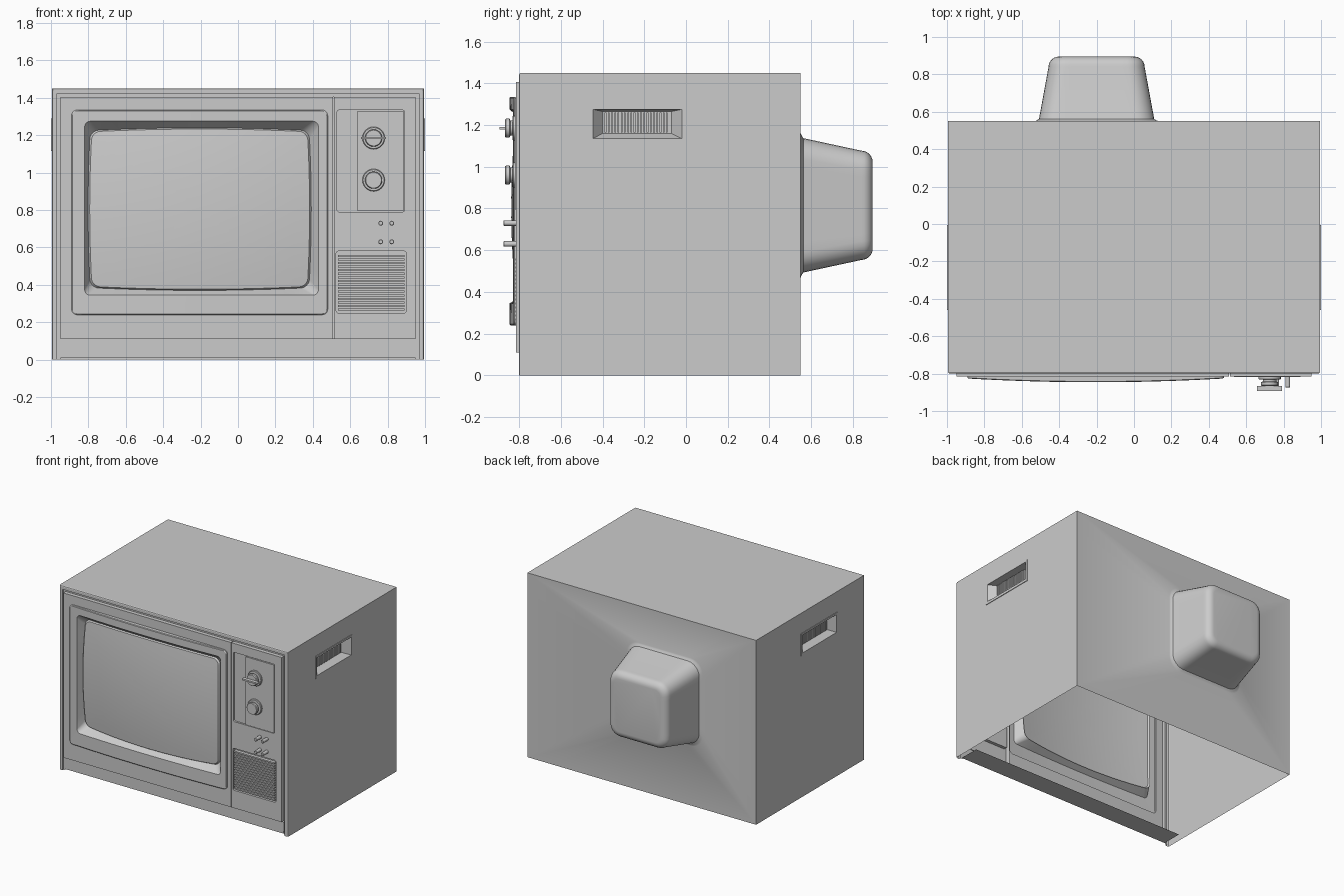
import bpy, bmesh, math
from mathutils import Vector

if "Cube" in bpy.data.objects:
    bpy.data.objects.remove(bpy.data.objects["Cube"])

W, H, BACK, FRONT = 0.995, 1.45, 0.55, -0.80


def finish(name, bm, out=None):
    bmesh.ops.remove_doubles(bm, verts=bm.verts[:], dist=1e-5)
    bmesh.ops.recalc_face_normals(bm, faces=bm.faces[:])
    if out:
        total = sum((f.normal * f.calc_area() for f in bm.faces), Vector())
        if total.dot(Vector(out)) < 0:
            bmesh.ops.reverse_faces(bm, faces=bm.faces[:])
    me = bpy.data.meshes.new(name)
    bm.to_mesh(me)
    bm.free()
    me.shade_smooth()
    me.set_sharp_from_angle(angle=math.radians(30))
    ob = bpy.data.objects.new(name, me)
    bpy.context.collection.objects.link(ob)
    return ob


def loft(name, loops, closed=True, cap=False, out=None):
    bm = bmesh.new()
    rings = [[bm.verts.new(p) for p in lp] for lp in loops]
    for a, b in zip(rings, rings[1:]):
        n = len(a)
        for i in range(n if closed else n - 1):
            j = (i + 1) % n
            bm.faces.new((a[i], a[j], b[j], b[i]))
    if cap:
        bm.faces.new(rings[-1])
    return finish(name, bm, out)


def boxes(name, specs):
    # each spec: x0, x1, y0, y1, z0, z1
    bm = bmesh.new()
    for x0, x1, y0, y1, z0, z1 in specs:
        vs = bmesh.ops.create_cube(bm, size=1)['verts']
        bmesh.ops.scale(bm, vec=(x1 - x0, y1 - y0, z1 - z0), verts=vs)
        bmesh.ops.translate(bm, vec=((x0 + x1) / 2, (y0 + y1) / 2, (z0 + z1) / 2), verts=vs)
    return finish(name, bm)


def rr(u0, u1, v0, v1, r=0.0, k=6, n=10):
    # rounded rectangle outline with subdivided edges
    corners = [(u1 - r, v1 - r), (u0 + r, v1 - r), (u0 + r, v0 + r), (u1 - r, v0 + r)]
    pts = []
    for c, (u, v) in enumerate(corners):
        for i in range(k + 1):
            a = math.pi / 2 * (c + i / k)
            pts.append((u + r * math.cos(a), v + r * math.sin(a)))
        a = math.pi / 2 * (c + 1)
        nu, nv = corners[(c + 1) % 4]
        du, dv = r * math.cos(a), r * math.sin(a)
        for i in range(1, n):
            t = i / n
            pts.append((u + (nu - u) * t + du, v + (nv - v) * t + dv))
    return pts


def at_y(pts, y):
    return [(u, y(u, v) if callable(y) else y, v) for u, v in pts]


def at_x(pts, x):
    return [(x, u, v) for u, v in pts]


def turned(name, x, z, profile):
    # round part along the y axis; profile is (radius, y)
    return loft(name, [at_y(rr(x - r, x + r, z - r, z + r, r), y) for r, y in profile], cap=True)


# Cabinet: top, sides with handle recess, open underneath
loft("cabinet_top", [[(-W, -0.79, H), (W, -0.79, H)], [(-W, BACK, H), (W, BACK, H)]],
     closed=False, out=(0, 0, 1))
for s, side in ((-1, "left"), (1, "right")):
    wall = [(rr(-0.79, BACK, 0, H), W),
            (rr(-0.46, -0.005, 1.115, 1.29), W),
            (rr(-0.46, -0.005, 1.115, 1.29), 1.0),
            (rr(-0.445, -0.02, 1.135, 1.275), 1.0),
            (rr(-0.40, -0.07, 1.16, 1.265), 0.945)]
    loft("cabinet_side_" + side, [at_x(p, s * x) for p, x in wall], cap=True, out=(s, 0, 0))
    boxes("handle_ribs_" + side,
          [(min(s * 0.94, s * 0.955), max(s * 0.94, s * 0.955), y, y + 0.008, 1.165, 1.26)
           for y in [-0.39 + 0.0155 * i for i in range(20)]])

# Back wall flowing into the tapered tube cover
def cover(hw, hh, r):
    return rr(-0.2 - hw, -0.2 + hw, 0.815 - hh, 0.815 + hh, r)


hub = [at_y(rr(-W, W, 0, H), BACK), at_y(cover(0.33, 0.345, 0.10), BACK),
       at_y(cover(0.32, 0.335, 0.10), BACK + 0.004), at_y(cover(0.308, 0.322, 0.10), BACK + 0.012)]
for i in range(7):
    a = math.pi / 2 * i / 6
    d = 0.055 * (1 - math.cos(a))
    hub.append(at_y(cover(0.257 - d, 0.262 - d, 0.09 - d * 0.8), 0.84 + 0.055 * math.sin(a)))
loft("back_and_tube_cover", hub, cap=True, out=(0, 1, 0))

# Front rim swept around left, top and right edges
rim = [(0, -0.79), (0.003, -0.797), (0.008, FRONT), (0.028, FRONT), (0.028, -0.785), (0.045, -0.785)]
loft("front_rim", [[(-W + i, y, 0), (-W + i, y, H - i), (W - i, y, H - i), (W - i, y, 0)]
                   for i, y in rim], closed=False, out=(0, -1, 0))

# Lower strip with inward flange
loft("lower_strip", [[(-0.95, y, z), (0.95, y, z)]
                     for y, z in ((-0.79, 0.115), (-0.79, 0.01), (-0.63, 0.01))],
     closed=False, out=(0, -1, 0))

# Screen panel with barrel-curved bezel
P = -0.815
CX, CZ = -0.205, 0.805


def bezel_y(x, z):
    return -0.826 - 0.02 * (1 - ((x - CX) / 0.685) ** 2)


def screen_y(x, z):
    return -0.838 + ((x - CX) ** 2 + (z - CZ) ** 2) / 8


outline = []
for x, z in rr(-0.79, 0.38, 0.385, 1.225, 0.045):
    u, v = (x - CX) / 0.585, (z - CZ) / 0.42
    outline.append((CX + (x - CX) * (1 + 0.02 * (1 - v * v)),
                    CZ + (z - CZ) * (1 + 0.035 * (1 - u * u))))
loft("screen_panel_and_bezel", [
    at_y(rr(-0.95, 0.508, 0.11, 1.405), -0.785),
    at_y(rr(-0.95, 0.508, 0.11, 1.405), P),
    at_y(rr(-0.89, 0.48, 0.24, 1.335, 0.03), P),
    at_y(rr(-0.89, 0.48, 0.24, 1.335, 0.03), lambda x, z: bezel_y(x, z) + 0.004),
    at_y(rr(-0.885, 0.475, 0.245, 1.33, 0.027), bezel_y),
    at_y(rr(-0.82, 0.43, 0.345, 1.275, 0.03), bezel_y),
    at_y(outline, lambda x, z: screen_y(x, z) + 0.01)], out=(0, -1, 0))
loft("screen_glass", [at_y([(CX + (x - CX) * s, CZ + (z - CZ) * s) for x, z in outline],
                           lambda x, z: screen_y(x, z) + (0.01 if s == 1 else 0))
                      for s in (1, 0.985, 0.85, 0.7, 0.55, 0.4, 0.25, 0.1)],
     cap=True, out=(0, -1, 0))

# Control panel and speaker panel, each with a recess
def recessed(name, z0, z1, hole, depth):
    loft(name, [at_y(rr(0.514, 0.95, z0, z1), -0.785), at_y(rr(0.514, 0.95, z0, z1), P),
                at_y(rr(*hole, 0.012), P), at_y(rr(*hole, 0.012), depth)],
         cap=True, out=(0, -1, 0))


recessed("control_panel", 0.68, 1.405, (0.53, 0.89, 0.79, 1.335), -0.80)
recessed("speaker_panel", 0.11, 0.68, (0.525, 0.90, 0.25, 0.58), -0.79)
boxes("control_plate", [(0.64, 0.885, -0.819, -0.80, 0.795, 1.33)])
boxes("speaker_slats", [(0.535, 0.89, -0.817, -0.792, z, z + 0.011)
                        for z in [0.262 + 0.0192 * i for i in range(16)]])

# Tuning knobs, the upper one with a grip bar
for name, z in (("upper_knob", 1.185), ("lower_knob", 0.96)):
    turned(name, 0.725, z, [(0.06, -0.81), (0.06, -0.828), (0.056, -0.832), (0.036, -0.832),
                            (0.036, -0.842), (0.046, -0.846), (0.046, -0.862), (0.042, -0.867)])
boxes("upper_knob_grip", [(0.658, 0.792, -0.893, -0.865, 1.179, 1.191)])

# Small push pegs
for x in (0.763, 0.822):
    for z in (0.63, 0.73):
        turned("push_peg", x, z, [(0.013, -0.81), (0.013, -0.872), (0.010, -0.875)])
